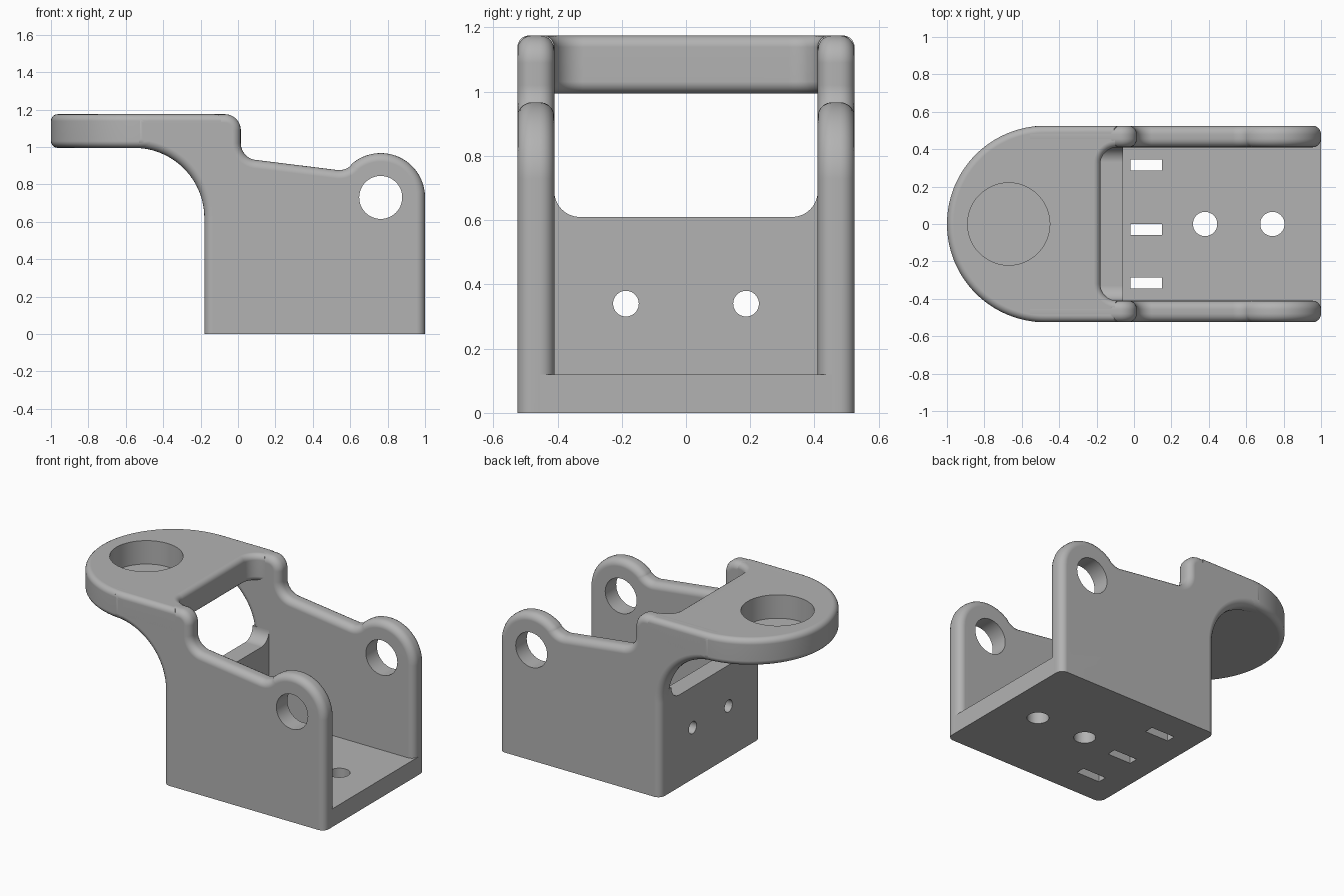
import bpy
import bmesh
from math import sin, cos, radians
from mathutils import Vector

default = bpy.data.objects.get("Cube")
if default:
    bpy.data.objects.remove(default, do_unlink=True)

grey = bpy.data.materials.new("plain grey")
grey.use_nodes = True
grey.diffuse_color = (0.448, 0.448, 0.448, 1)
for node in grey.node_tree.nodes:
    if node.type == 'BSDF_PRINCIPLED':
        node.inputs["Base Color"].default_value = grey.diffuse_color
        node.inputs["Roughness"].default_value = 0.6

PLACE = {
    'X': lambda u, v, w: Vector((w, u, v)),
    'Y': lambda u, v, w: Vector((u, w, v)),
    'Z': lambda u, v, w: Vector((u, v, w)),
}
HALF = 0.525      # outer half width
INNER = 0.41      # inner half width
TUCK = 0.455      # how far floor and back reach into the side walls
ROUND = 0.045     # edge rounding
BACK = -0.18      # outer face of the back wall
TOP = 1.175
UNDER = 0.995     # underside of the head plate


def arc(cx, cy, r, start, end, n=16):
    steps = [radians(start + (end - start) * i / n) for i in range(n + 1)]
    return [(cx + r * cos(a), cy + r * sin(a)) for a in steps]


def rect(x0, x1, y0, y1):
    return [(x0, y0), (x1, y0), (x1, y1), (x0, y1)]


def circle(cx, cy, r):
    return arc(cx, cy, r, 0, 360, 48)[:-1]


def prism(name, outline, axis, low, high, rounding=0):
    """Extrude an outline along an axis and round the rims of both caps."""
    bm = bmesh.new()
    place = PLACE[axis]
    caps = [[bm.verts.new(place(u, v, w)) for u, v in outline] for w in (low, high)]
    for cap in caps:
        bm.faces.new(cap)
    count = len(outline)
    for i in range(count):
        j = (i + 1) % count
        bm.faces.new((caps[0][i], caps[0][j], caps[1][j], caps[1][i]))
    bmesh.ops.recalc_face_normals(bm, faces=bm.faces)
    if rounding:
        k = 'XYZ'.index(axis)
        rims = [e for e in bm.edges
                if abs(e.verts[0].co[k] - e.verts[1].co[k]) < 1e-5
                and max(v.co.z for v in e.verts) > 0.001]
        bmesh.ops.bevel(bm, geom=rims, offset=rounding, segments=5, profile=0.5,
                        affect='EDGES', clamp_overlap=False)
    mesh = bpy.data.meshes.new(name)
    bm.to_mesh(mesh)
    bm.free()
    mesh.materials.append(grey)
    obj = bpy.data.objects.new(name, mesh)
    bpy.context.collection.objects.link(obj)
    return obj


def activate(obj):
    bpy.ops.object.select_all(action='DESELECT')
    obj.select_set(True)
    bpy.context.view_layer.objects.active = obj


def cut(obj, outline, axis, low, high):
    """Cut a hole or pocket and discard the cutter."""
    cutter = prism("cutter", outline, axis, low, high)
    cutter.hide_render = True
    mod = obj.modifiers.new("hole", 'BOOLEAN')
    mod.operation = 'DIFFERENCE'
    mod.solver = 'EXACT'
    mod.object = cutter
    activate(obj)
    bpy.ops.object.modifier_apply(modifier=mod.name)
    bpy.data.objects.remove(cutter, do_unlink=True)


def finish(obj):
    activate(obj)
    bpy.ops.object.shade_smooth_by_angle(angle=radians(35))
    mod = obj.modifiers.new("even shading", 'WEIGHTED_NORMAL')
    mod.keep_sharp = True


# Side walls: arched gusset, stepped top, rounded ear with a pin hole
EAR_X, EAR_Z, EAR_R = 0.763, 0.73, 0.237
GUSSET = 0.375
wall_outline = (
    [(1, 0), (BACK, 0)]
    + arc(BACK - GUSSET, UNDER - GUSSET, GUSSET, 0, 90, 24)
    + [(BACK - GUSSET, TOP)]
    + arc(-0.07, 1.09, TOP - 1.09, 90, 0)
    + arc(0.105, 1.02, 0.09, 180, 262.8)
    + arc(0.541, 0.966, 0.09, 262.8, 313, 10)
    + arc(EAR_X, EAR_Z, EAR_R, 132, 0, 32)
)
for name, low, high in (("left_wall", -HALF, -INNER), ("right_wall", INNER, HALF)):
    # facing the front, the model's left is +x, so walls are named by depth
    name = "front_wall" if low < 0 else "rear_wall"
    wall = prism(name, wall_outline, 'Y', low, high, ROUND)
    cut(wall, circle(EAR_X, EAR_Z, 0.115), 'Y', low - 0.1, high + 0.1)
    finish(wall)

# Floor with two round holes and three slots
floor = prism("floor", rect(BACK, 1, -TUCK, TUCK), 'Z', 0, 0.12)
for x in (0.38, 0.74):
    cut(floor, circle(x, 0, 0.065), 'Z', -0.1, 0.3)
for y in (-0.315, -0.03, 0.315):
    cut(floor, rect(-0.02, 0.15, y - 0.03, y + 0.03), 'Z', -0.1, 0.3)
finish(floor)

# Back wall with filleted window corners and two screw holes
SILL, FILLET = 0.61, 0.08
back_outline = (
    [(-TUCK, 0), (TUCK, 0), (TUCK, SILL + FILLET)]
    + arc(INNER - FILLET, SILL + FILLET, FILLET, 0, -90)
    + arc(FILLET - INNER, SILL + FILLET, FILLET, -90, -180)
    + [(-TUCK, SILL + FILLET)]
)
back = prism("back_wall", back_outline, 'X', BACK, -0.06)
for y in (-0.187, 0.187):
    cut(back, circle(y, 0.34, 0.04), 'X', -0.4, 0.2)
finish(back)

# Head plate: half-round nose, filleted throat, blind round pocket
THROAT = 0.09
plate_outline = (
    arc(HALF - 1, 0, HALF, 90, 270, 64)
    + [(BACK + THROAT, -HALF)]
    + arc(BACK + THROAT, THROAT - INNER, THROAT, 270, 180)
    + arc(BACK + THROAT, INNER - THROAT, THROAT, 180, 90)
    + [(BACK + THROAT, HALF)]
)
plate = prism("head_plate", plate_outline, 'Z', UNDER, TOP, ROUND * 0.8)
cut(plate, circle(-0.67, 0, 0.22), 'Z', 1.02, 1.4)
finish(plate)
